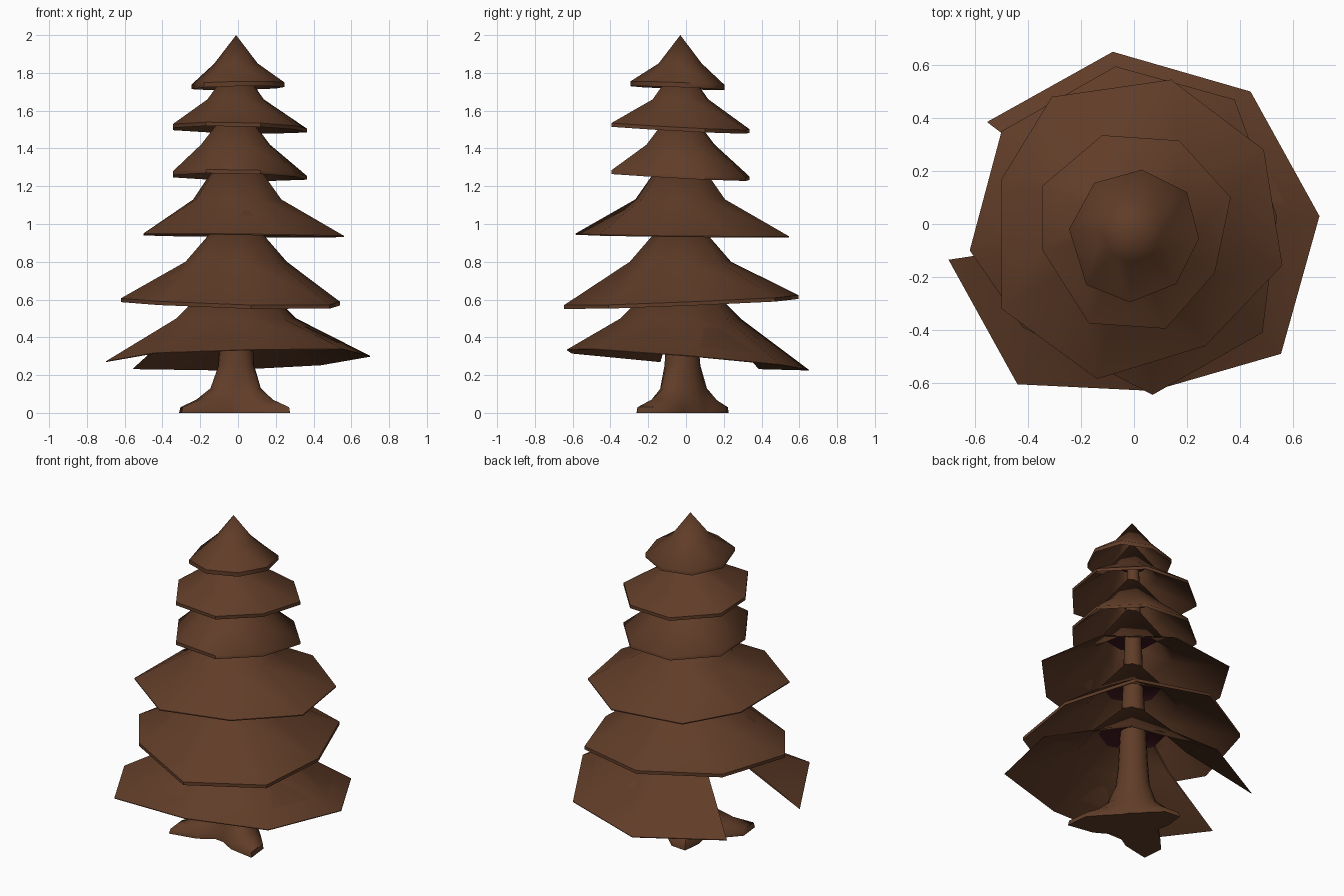
import bpy, math
from mathutils import Vector

if "Cube" in bpy.data.objects:
    bpy.data.objects.remove(bpy.data.objects["Cube"])


def material(name, col):
    m = bpy.data.materials.new(name)
    m.diffuse_color = (*col, 1)
    m.use_nodes = True
    m.node_tree.nodes["Principled BSDF"].inputs["Base Color"].default_value = m.diffuse_color
    return m


BROWN = material("bark brown", (0.118, 0.046, 0.021))
MAROON = material("dark maroon", (0.045, 0.008, 0.012))
AXIS = Vector((-0.01, -0.03))


def make(name, verts, faces, maroon=(), angle=50):
    me = bpy.data.meshes.new(name)
    me.from_pydata(verts, [], faces)
    me.materials.append(BROWN)
    me.materials.append(MAROON)
    for i in maroon:
        me.polygons[i].material_index = 1
    ob = bpy.data.objects.new(name, me)
    bpy.context.collection.objects.link(ob)
    bpy.ops.object.select_all(action='DESELECT')
    ob.select_set(True)
    bpy.context.view_layer.objects.active = ob
    bpy.ops.object.shade_smooth_by_angle(angle=math.radians(angle))
    return ob


def tier(name, rim, z0, tilt, knee, apex, lip, gap=None):
    """Eight-sided hanging skirt: tip, knee, rim, then back up the inside."""
    n = len(rim)
    kr, kz = knee
    dirs = [(Vector(p) - AXIS).normalized() for p in rim]

    def ring(r, z):
        return [(AXIS.x + d.x * r, AXIS.y + d.y * r, z) for d in dirs]

    def edge(drop):
        return [(x, y, z0 + tilt[0] * x + tilt[1] * y - drop) for x, y in rim]

    rings = [ring(kr, kz), edge(0), edge(lip), ring(kr - 0.008, kz - 0.008),
             ring(kr * 0.6, kz + 0.36 * (apex - kz) - 0.01)]
    verts = [(AXIS.x, AXIS.y, apex)] + [v for r in rings for v in r]
    faces, caps = [], []
    for i in range(n):
        j = (i + 1) % n
        if i == gap:
            continue
        faces.append((0, 1 + i, 1 + j))
        for k in range(len(rings) - 1):
            a, b = 1 + k * n, 1 + (k + 1) * n
            faces.append((a + i, b + i, b + j, a + j))
    # dark inner ceiling
    last = 1 + (len(rings) - 1) * n
    caps.append(len(faces))
    faces.append(tuple(last + i for i in reversed(range(n))))
    make(name, verts, faces, caps)


# Rim outlines, counter-clockwise from the right
RIM1 = [(.70, .03), (.44, .50), (-.08, .65), (-.555, .385),
        (-.70, -.135), (-.44, -.605), (.07, -.63), (.555, -.49)]
RIM2 = [(.54, .03), (.38, .47), (-.07, .595), (-.50, .35),
        (-.62, -.10), (-.42, -.39), (.07, -.645), (.485, -.41)]
RIM3 = [(.56, -.155), (.49, .28), (.14, .545), (-.31, .48),
        (-.50, .17), (-.50, -.32), (-.14, -.585), (.27, -.46)]
RIM4 = [(.365, .10), (.17, .315), (-.12, .335), (-.345, .145),
        (-.345, -.10), (-.17, -.375), (.12, -.395), (.305, -.185)]
RIM6 = [(.245, -.055), (.20, .12), (.03, .205), (-.15, .155),
        (-.245, -.02), (-.18, -.23), (-.015, -.295), (.16, -.225)]

# Branch tiers, bottom to top; the lowest is split open on the left
tier("branch_tier_1", RIM1, .283, (.03, -.08), (.32, .50), .82, .004, gap=3)
tier("branch_tier_2", RIM2, .598, (-.02, .04), (.27, .80), 1.11, .02)
tier("branch_tier_3", RIM3, .942, (-.01, -.01), (.245, 1.13), 1.47, .006)
tier("branch_tier_4", RIM4, 1.267, (-.02, -.05), (.19, 1.42), 1.66, .02)
tier("branch_tier_5", RIM4, 1.517, (-.02, -.05), (.155, 1.66), 1.87, .02)
tier("branch_tier_6", RIM6, 1.743, (.02, -.04), (.115, 1.85), 2.0, .025)

# Trunk flaring into three roots
ROOTS = [(-.33, -.22), (.30, -.22), (-.12, .26)]
N = 18
# height, core radius, how far the roots reach at this height
LEVELS = [(0, .14, 1.0), (.03, .135, .97), (.07, .13, .5), (.13, .115, .15),
          (.25, .095, .02), (.36, .088, 0), (.9, .06, 0), (1.8, .03, 0)]
verts, faces = [], []
for z, r, reach in LEVELS:
    for i in range(N):
        a = math.tau * i / N
        rad = r
        for x, y in ROOTS:
            d = (a - math.atan2(y, x) + math.pi) % math.tau - math.pi
            w = max(0, 1 - abs(d) / 0.95) ** 1.6
            rad += (math.hypot(x, y) * 1.08 - r) * w * reach
        verts.append((AXIS.x + rad * math.cos(a), -.02 + rad * math.sin(a), z))
for k in range(len(LEVELS) - 1):
    for i in range(N):
        j = (i + 1) % N
        faces.append((k * N + i, k * N + j, (k + 1) * N + j, (k + 1) * N + i))
faces.append(tuple(reversed(range(N))))
make("trunk", verts, faces)
